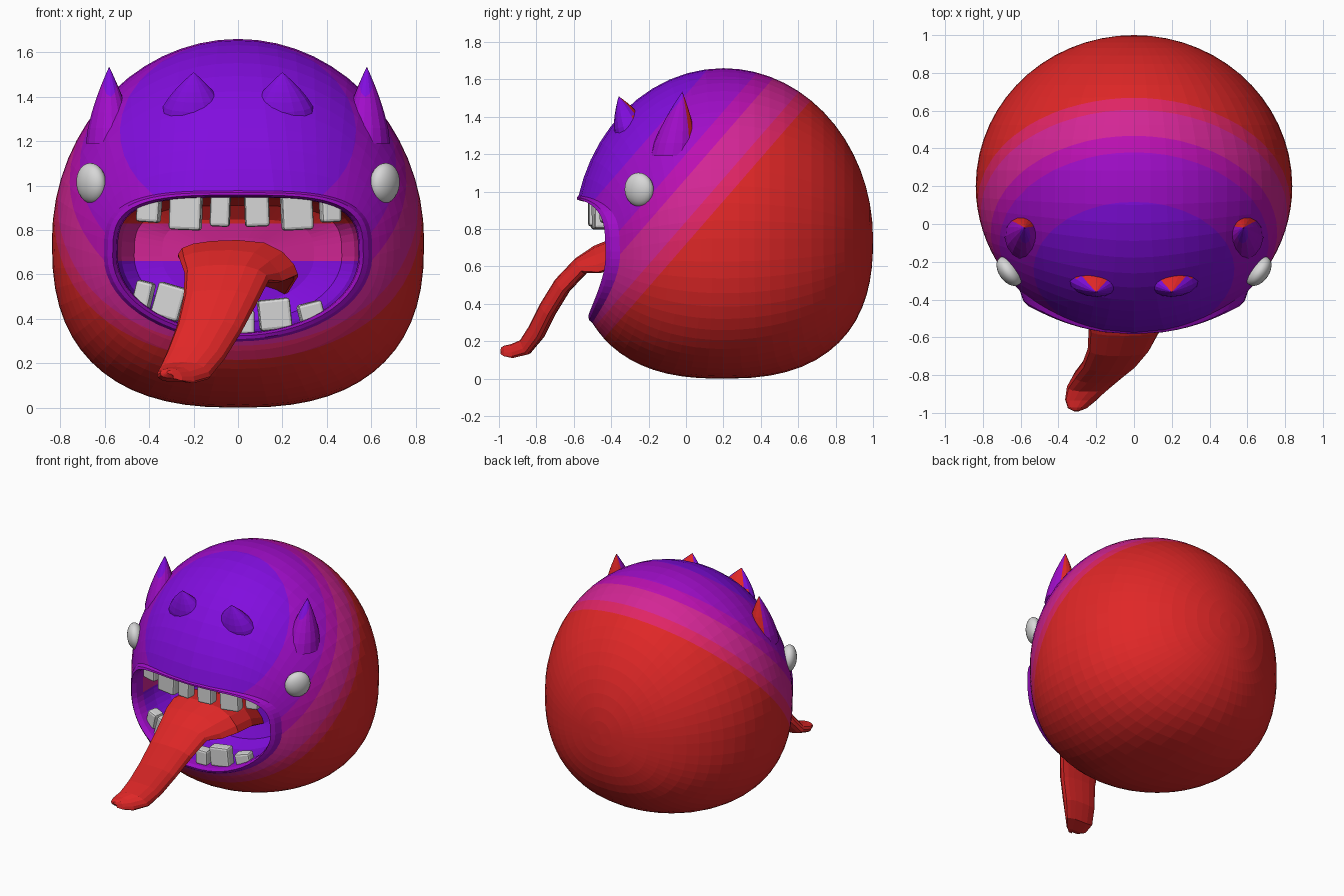
import bpy, bmesh, math
from math import sin, cos, pi
from mathutils import Vector

if "Cube" in bpy.data.objects:
    bpy.data.objects.remove(bpy.data.objects["Cube"])

# ---- colours ----
def mat(name, r, g, b):
    m = bpy.data.materials.new(name)
    m.diffuse_color = (r, g, b, 1)
    m.use_nodes = True
    m.node_tree.nodes["Principled BSDF"].inputs["Base Color"].default_value = m.diffuse_color
    return m

RED, ROSE, MAGENTA, ORCHID, PURPLE, VIOLET = range(6)
SKIN = [mat("red", .74, .02, .02), mat("rose", .74, .018, .13), mat("magenta", .65, .019, .30),
        mat("orchid", .50, .005, .44), mat("purple", .35, .004, .58), mat("violet", .22, .004, .73)]
WHITE = mat("off_white", .68, .68, .68)
BANDS = [.72, .84, 1.07, 1.2, 1.52]      # slanted colour bands: z - 1.15 y
SLANT = Vector((0, -1.15, 1))

def band(f):
    k = f.calc_center_median().dot(SLANT)
    return sum(k > b for b in BANDS)

# ---- helper: skin a list of rings, cut it along planes, colour it by a rule ----
def loft(name, rings, mats, rule=None, cuts=(), caps=False, smooth=False):
    bm = bmesh.new()
    rows = [[bm.verts.new(p) for p in r] for r in rings]
    n = len(rows[0])
    for a, b in zip(rows, rows[1:]):
        for j in range(n):
            bm.faces.new((a[j], a[(j + 1) % n], b[(j + 1) % n], b[j]))
    if caps:
        bm.faces.new(rows[0][::-1])
        bm.faces.new(rows[-1])
    bmesh.ops.remove_doubles(bm, verts=bm.verts, dist=1e-5)
    for co, no in cuts:
        bmesh.ops.bisect_plane(bm, geom=bm.verts[:] + bm.edges[:] + bm.faces[:],
                               plane_co=co, plane_no=no)
    bm.normal_update()
    for f in bm.faces:
        f.smooth = smooth
        f.material_index = rule(f) if rule else 0
    me = bpy.data.meshes.new(name)
    bm.to_mesh(me)
    bm.free()
    for m in mats:
        me.materials.append(m)
    ob = bpy.data.objects.new(name, me)
    bpy.context.collection.objects.link(ob)
    return ob

def spow(v, e):
    return math.copysign(abs(v) ** e, v)

# ---- body surface: round above, squarer below ----
CY, CZ, RX, RY = .2, .75, .838, .8

def depth(x, z):
    c, n = (.91, 2) if z > CZ else (.75, 2.5)
    r2 = max(0, 1 - min(1, abs((z - CZ) / c)) ** n) ** (2 / n)
    return RY * math.sqrt(max(0, r2 - (x / RX) ** 2))

def outline(a):
    if sin(a) >= 0:
        return RX * cos(a), .91 * sin(a)
    return RX * spow(cos(a), .8), .75 * spow(sin(a), .8)

def mouth(a, s):
    if sin(a) >= 0:
        return .57 * s * spow(cos(a), .58), .68 + .28 * s * sin(a) ** .58
    return .57 * s * cos(a), .68 + .36 * s * sin(a)

N = 60
ANG = [2 * pi * j / N for j in range(N)]
rings = []
for i in range(16):                       # back half
    w = sin(i / 15 * pi / 2)
    row = []
    for a in ANG:
        x, z = outline(a)
        x, z = x * w, CZ + z * w
        row.append((x, CY + (0 if i == 15 else depth(x, z)), z))
    rings.append(row)
for i in range(1, 12):                    # front half, closing in on the mouth
    w = cos(i / 11 * pi / 2)
    row = []
    for a in ANG:
        ox, oz = outline(a)
        mx, mz = mouth(a, 1.06)
        x, z = mx + (ox - mx) * w, mz + (CZ + oz - mz) * w
        row.append((x, CY - depth(x, z), z))
    rings.append(row)
band_cuts = [(Vector((0, 0, k)), SLANT) for k in BANDS]
loft("body", rings, SKIN, band, band_cuts)

# ---- lip and mouth cavity ----
def mouth_ring(s, off, bulge):
    row = []
    for a in ANG:
        x, z = mouth(a, s)
        row.append((x, CY - depth(x, z) + off - bulge * (.2 + .8 * abs(cos(a))), z))
    return row

loft("lip", [mouth_ring(*p) for p in ((1.06, 0, 0), (1.03, 0, .035), (.99, .005, .045),
                                      (.96, .03, .02), (.95, .08, 0))], [SKIN[PURPLE]])
def inside(f):
    z = f.calc_center_median().z
    return VIOLET if z < .66 else MAGENTA if z < .83 else RED
loft("mouth_cavity", [mouth_ring(s, o, 0) for s, o in ((.95, .08), (.95, .2), (.92, .35), (.82, .47),
                                                       (.6, .53), (.3, .55), (0, .56))],
     SKIN, inside, [(Vector((0, 0, h)), Vector((0, 0, 1))) for h in (.66, .83)])

# ---- tongue: x, y, z, half width, half thickness ----
path = [(0, .0, .60, .22, .05), (0, -.22, .68, .27, .065), (0, -.38, .69, .27, .065),
        (-.03, -.47, .66, .23, .055), (-.05, -.56, .605, .19, .05), (-.08, -.66, .50, .165, .05),
        (-.13, -.74, .37, .145, .05), (-.19, -.80, .25, .13, .05), (-.24, -.86, .17, .115, .045),
        (-.28, -.93, .15, .085, .035), (-.30, -.975, .155, .05, .022), (-.305, -.99, .16, .015, .008)]
rings = []
for i, (x, y, z, w, t) in enumerate(path):
    p, q = path[max(0, i - 1)], path[min(len(path) - 1, i + 1)]
    d = Vector((0, q[1] - p[1], q[2] - p[2])).normalized()
    up = Vector((0, d.z, -d.y))
    droop = .09 if i < 4 else .03         # right edge hangs lower
    row = []
    for j in range(16):
        a = 2 * pi * j / 16
        c, s = spow(cos(a), .85), spow(sin(a), .85)
        row.append(Vector((x + w * c, y, z - droop * max(0, c) ** 3)) + up * t * s)
    rings.append(row)
loft("tongue", rings, [SKIN[RED]], caps=True)

# ---- horns: red behind, banded in front ----
def horn(name, side, base, tip, wide, deep):
    rows = []
    for t in (0, .2, .4, .6, .75, .88, .96, 1):
        c = Vector(base).lerp(Vector(tip), t)
        r = 1 - t ** 1.5
        rows.append([c + Vector(wide) * r * cos(a) + Vector(deep) * r * sin(a)
                     for a in (2 * pi * j / 16 for j in range(16))])
    for row in rows:
        for v in row:
            v.x *= side
    if side < 0:
        rows = [r[::-1] for r in rows]
    def rule(f):
        return RED if f.normal.y > .45 else band(f)
    loft(name, rows, SKIN, rule, band_cuts)

for side, tag in ((1, "right"), (-1, "left")):
    horn("brow_horn_" + tag, side, (.2, -.29, 1.32), (.2, -.36, 1.51), (.15, 0, 0), (0, .09, .03))
    horn("outer_horn_" + tag, side, (.575, -.07, 1.19), (.58, -.02, 1.535), (.085, .085, 0), (-.07, .09, 0))

# ---- eyes ----
    bpy.ops.mesh.primitive_uv_sphere_add(segments=24, ring_count=14, radius=1,
                                         location=(side * .66, -.25, 1.01),
                                         rotation=(0, side * .1, -side * .62))
    eye = bpy.context.object
    eye.name = "eye_" + tag
    eye.scale = (.055, .088, .092)
    eye.data.materials.append(WHITE)
    bpy.ops.object.shade_smooth()

# ---- teeth: x, bottom, top, width, roll in degrees ----
def tooth(name, x, y, z0, z1, w, roll):
    bpy.ops.mesh.primitive_cube_add(size=1, location=(x, y, (z0 + z1) / 2),
                                    rotation=(0, math.radians(roll), x * .5))
    ob = bpy.context.object
    ob.name = name
    ob.scale = (w, .08, z1 - z0)
    bpy.ops.object.transform_apply(location=False, rotation=False, scale=True)
    ob.data.materials.append(WHITE)
    b = ob.modifiers.new("bevel", 'BEVEL')
    b.width, b.segments = .014, 2

upper = [(-.40, .835, .96, .105, 4), (-.235, .80, .96, .145, 2), (-.08, .815, .96, .09, 2),
         (.085, .815, .96, .11, -2), (.265, .80, .96, .14, -3), (.415, .835, .96, .09, -3)]
for i, (x, z0, z1, w, r) in enumerate(upper):
    tooth(f"upper_tooth_{i + 1}", x, -.485 + .4 * x * x, z0, z1, w, r)
lower = [(-.425, .45, .57, .08, 14), (-.31, .40, .555, .13, 16), (-.15, .35, .49, .13, 8),
         (.03, .33, .44, .09, 0), (.165, .35, .49, .145, -6), (.33, .37, .475, .11, -14)]
for i, (x, z0, z1, w, r) in enumerate(lower):
    tooth(f"lower_tooth_{i + 1}", x, -.435 + .4 * x * x, z0, z1, w, r)
